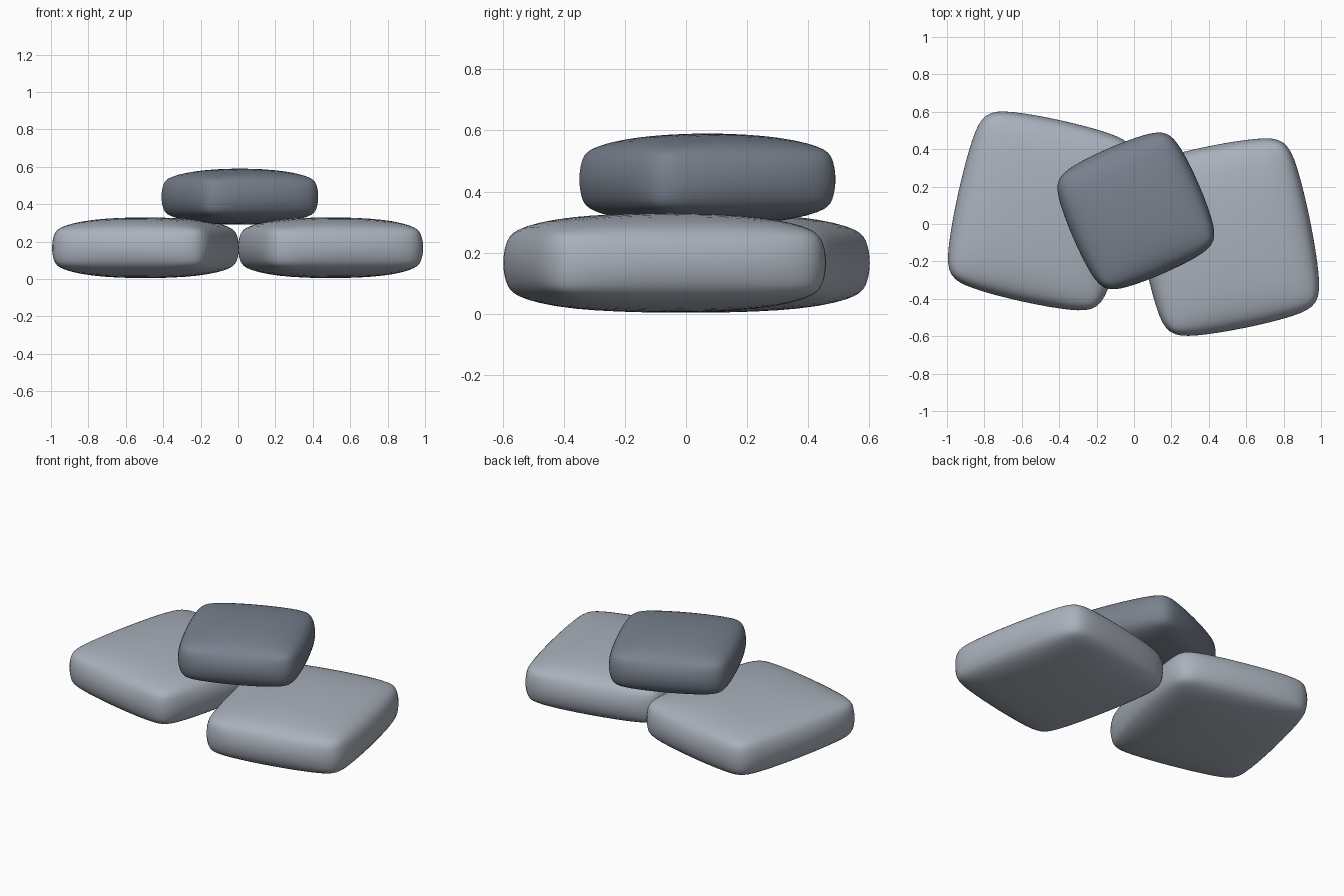
import bpy, bmesh, math
from mathutils import Vector

if "Cube" in bpy.data.objects:
    bpy.data.objects.remove(bpy.data.objects["Cube"])


def stone(name, centre, size, turn, color):
    """Bevelled slab, subdivided smooth, fitted exactly to its local size."""
    bm = bmesh.new()
    bmesh.ops.create_cube(bm, size=1)
    bmesh.ops.scale(bm, vec=Vector(size), verts=bm.verts)
    bmesh.ops.bevel(bm, geom=bm.edges[:], offset=size[2] * 0.3, segments=1,
                    profile=0.5, affect='EDGES')
    mesh = bpy.data.meshes.new(name)
    bm.to_mesh(mesh)
    bm.free()
    ob = bpy.data.objects.new(name, mesh)
    bpy.context.collection.objects.link(ob)
    sub = ob.modifiers.new("round", 'SUBSURF')
    sub.levels = sub.render_levels = 3
    # compensate for the shrinkage of the subdivision
    bpy.context.view_layer.update()
    smooth = ob.evaluated_get(bpy.context.evaluated_depsgraph_get()).to_mesh()
    got = [2 * max(abs(v.co[i]) for v in smooth.vertices) for i in range(3)]
    for v in mesh.vertices:
        for i in range(3):
            v.co[i] *= size[i] / got[i]
    ob.location = centre
    ob.rotation_euler = (0, 0, math.radians(turn))
    for p in mesh.polygons:
        p.use_smooth = True
    mat = bpy.data.materials.new(name)
    mat.diffuse_color = color
    mat.use_nodes = True
    mat.node_tree.nodes["Principled BSDF"].inputs["Base Color"].default_value = mat.diffuse_color
    mesh.materials.append(mat)
    return ob


LIGHT = (0.40, 0.44, 0.50, 1)
DARK = (0.19, 0.22, 0.27, 1)

# two base stones side by side, one smaller stone on top
stone("left_stone", (-0.495, 0.07, 0.167), (0.91, 0.99, 0.325), -12.5, LIGHT)
stone("right_stone", (0.495, -0.07, 0.167), (0.91, 0.99, 0.325), 11.5, LIGHT)
stone("top_stone", (0.01, 0.07, 0.44), (0.73, 0.73, 0.30), 23.5, DARK)
